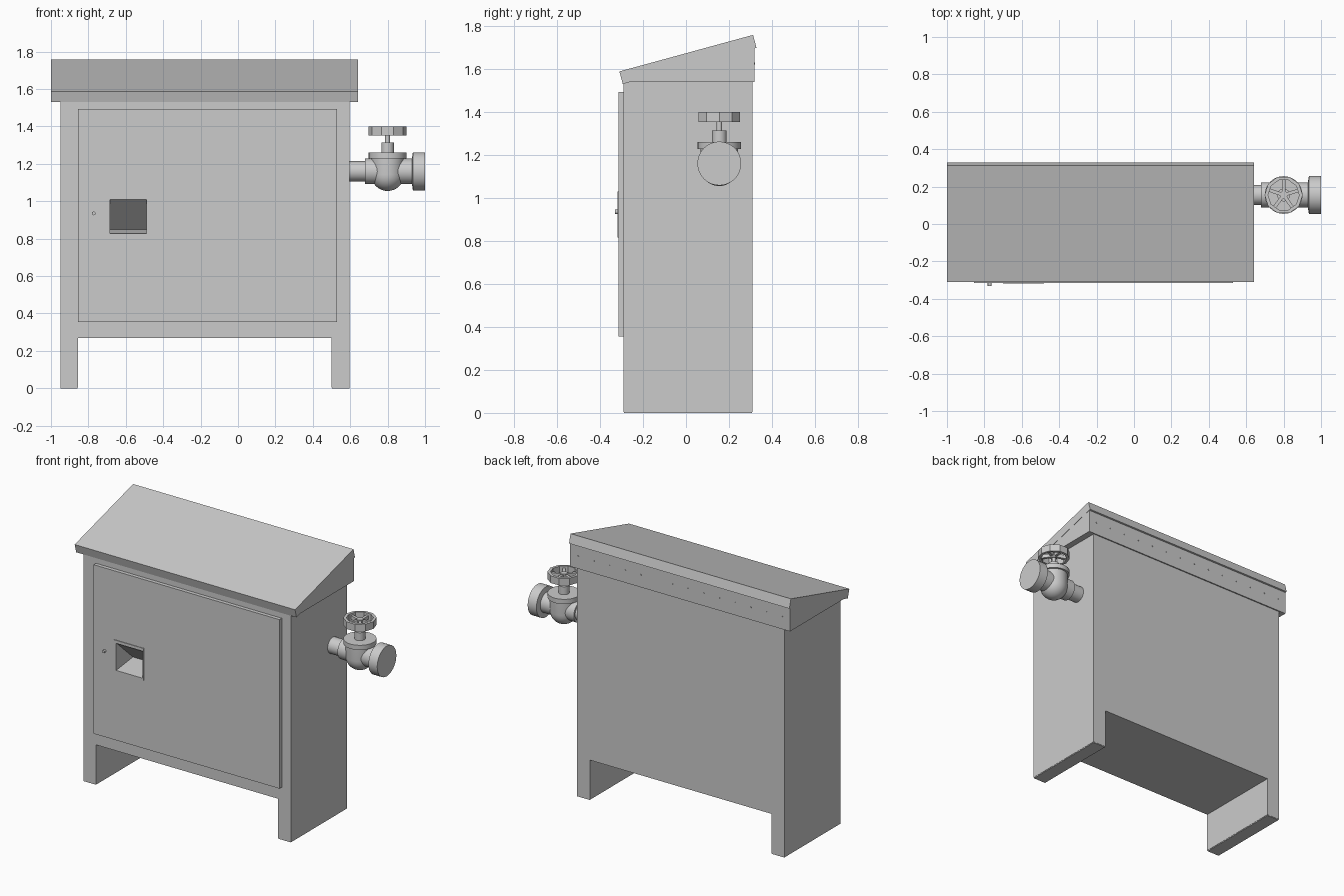
import bpy, bmesh, math
from mathutils import Matrix, Vector

if "Cube" in bpy.data.objects:
    bpy.data.objects.remove(bpy.data.objects["Cube"])

VX, VY, VZ = 0.80, 0.155, 1.16   # valve centre


def finish(name, bm, smooth=False):
    bmesh.ops.recalc_face_normals(bm, faces=bm.faces)
    me = bpy.data.meshes.new(name)
    bm.to_mesh(me)
    bm.free()
    ob = bpy.data.objects.new(name, me)
    bpy.context.collection.objects.link(ob)
    if smooth:
        bpy.ops.object.select_all(action='DESELECT')
        ob.select_set(True)
        bpy.context.view_layer.objects.active = ob
        bpy.ops.object.shade_smooth_by_angle(angle=math.radians(35))
    return ob


def prism(name, pts, direction):
    """Extrude a closed outline of 3D points along a vector."""
    bm = bmesh.new()
    face = bm.faces.new([bm.verts.new(p) for p in pts])
    new = bmesh.ops.extrude_face_region(bm, geom=[face])['geom']
    bmesh.ops.translate(bm, vec=Vector(direction),
                        verts=[g for g in new if isinstance(g, bmesh.types.BMVert)])
    return finish(name, bm)


def box(name, x0, x1, y0, y1, z0, z1):
    return prism(name, [(x0, y0, z0), (x1, y0, z0), (x1, y0, z1), (x0, y0, z1)],
                 (0, y1 - y0, 0))


def lathe(name, profile, matrix, steps=32, smooth=True):
    """Spin an (radius, height) profile around local z."""
    bm = bmesh.new()
    vs = [bm.verts.new((r, 0, h)) for r, h in profile]
    es = [bm.edges.new(pair) for pair in zip(vs, vs[1:])]
    bmesh.ops.spin(bm, geom=vs + es, axis=(0, 0, 1), cent=(0, 0, 0),
                   angle=2 * math.pi, steps=steps, use_duplicate=False)
    bmesh.ops.remove_doubles(bm, verts=bm.verts, dist=1e-5)
    bm.transform(matrix)
    return finish(name, bm, smooth)


def cut(ob, cutter):
    mod = ob.modifiers.new("recess", 'BOOLEAN')
    mod.operation, mod.solver, mod.object = 'DIFFERENCE', 'EXACT', cutter
    bpy.context.view_layer.objects.active = ob
    bpy.ops.object.modifier_apply(modifier=mod.name)


# Cabinet with two full-depth legs
outline = [(-0.95, 0.005), (-0.855, 0.005), (-0.855, 0.27), (0.50, 0.27),
           (0.50, 0.005), (0.597, 0.005), (0.597, 1.545), (-0.95, 1.545)]
cabinet = prism("cabinet_body", [(x, -0.29, z) for x, z in outline], (0, 0.60, 0))
for name, x0, x1 in (("left_foot", -0.948, -0.857), ("right_foot", 0.502, 0.595)):
    box(name, x0, x1, -0.288, 0.308, 0, 0.006)

# Door with handle frame and a wedge-shaped recess
door = box("door", -0.855, 0.53, -0.315, -0.288, 0.355, 1.493)
frame = box("handle_frame", -0.70, -0.48, -0.319, -0.30, 0.815, 1.03)
wedge = [(-0.36, 1.01), (-0.315, 1.01), (-0.14, 0.85), (-0.315, 0.828), (-0.36, 0.828)]
cutter = prism("recess_cutter", [(-0.685, y, z) for y, z in wedge], (0.195, 0, 0))
cutter.hide_render = True
for ob in (cabinet, door, frame):
    cut(ob, cutter)
bpy.data.objects.remove(cutter)

# Door lock
along_y = Matrix.Rotation(math.radians(90), 4, 'X')
lathe("door_lock", [(0, 0), (0.01, 0), (0.01, 0.018), (0, 0.018)],
      Matrix.Translation((-0.772, -0.313, 0.935)) @ along_y, 16)

# Sloping roof slab and the skirt under it
slab = [(-0.31, 1.588), (-0.294, 1.53), (0.328, 1.698), (0.312, 1.758)]
prism("roof_slab", [(-1.0, y, z) for y, z in slab], (1.642, 0, 0))
skirt = [(-0.257, 1.54), (0.318, 1.54), (0.318, 1.70), (-0.24, 1.55)]
prism("roof_skirt", [(-0.998, y, z) for y, z in skirt], (1.638, 0, 0))

# Row of rivets on the back of the skirt
for i in range(14):
    lathe("roof_rivet", [(0.004, 0), (0.004, 0.003), (0, 0.003)],
          Matrix.Translation((-0.94 + i * 1.52 / 13, 0.318, 1.625)) @ along_y.inverted(), 8)

# Valve pipe, collars and end flange
along_x = Matrix.Translation((0, VY, VZ)) @ Matrix.Rotation(math.radians(90), 4, 'Y')
lathe("valve_pipe", [(0, 0.59), (0.054, 0.59), (0.054, 0.68), (0.068, 0.68),
                     (0.068, 0.93), (0.102, 0.935), (0.102, 1.0), (0, 1.0)], along_x)

# Valve bowl, bonnet, neck and stem
up = Matrix.Translation((VX, VY, 0))
bowl = [(0.088 * math.sin(a), 1.143 - 0.088 * math.cos(a))
        for a in (math.pi / 2 * i / 8 for i in range(9))]
lathe("valve_bowl", bowl + [(0.088, 1.228), (0.101, 1.228), (0.101, 1.26), (0.034, 1.26),
                            (0.034, 1.313), (0.013, 1.313), (0.013, 1.36), (0, 1.36)], up)

# Faceted handwheel: rim, hub and five spokes
lathe("wheel_rim", [(0.083, 1.352), (0.102, 1.352), (0.102, 1.40),
                    (0.083, 1.40), (0.083, 1.352)], up, 10, False)
lathe("wheel_hub", [(0, 1.352), (0.022, 1.352), (0.022, 1.392), (0, 1.392)], up, 10, False)
for i in range(5):
    spoke = box("wheel_spoke", 0.01, 0.088, -0.009, 0.009, 1.362, 1.386)
    spoke.matrix_world = up @ Matrix.Rotation(2 * math.pi * i / 5 + 0.3, 4, 'Z')
